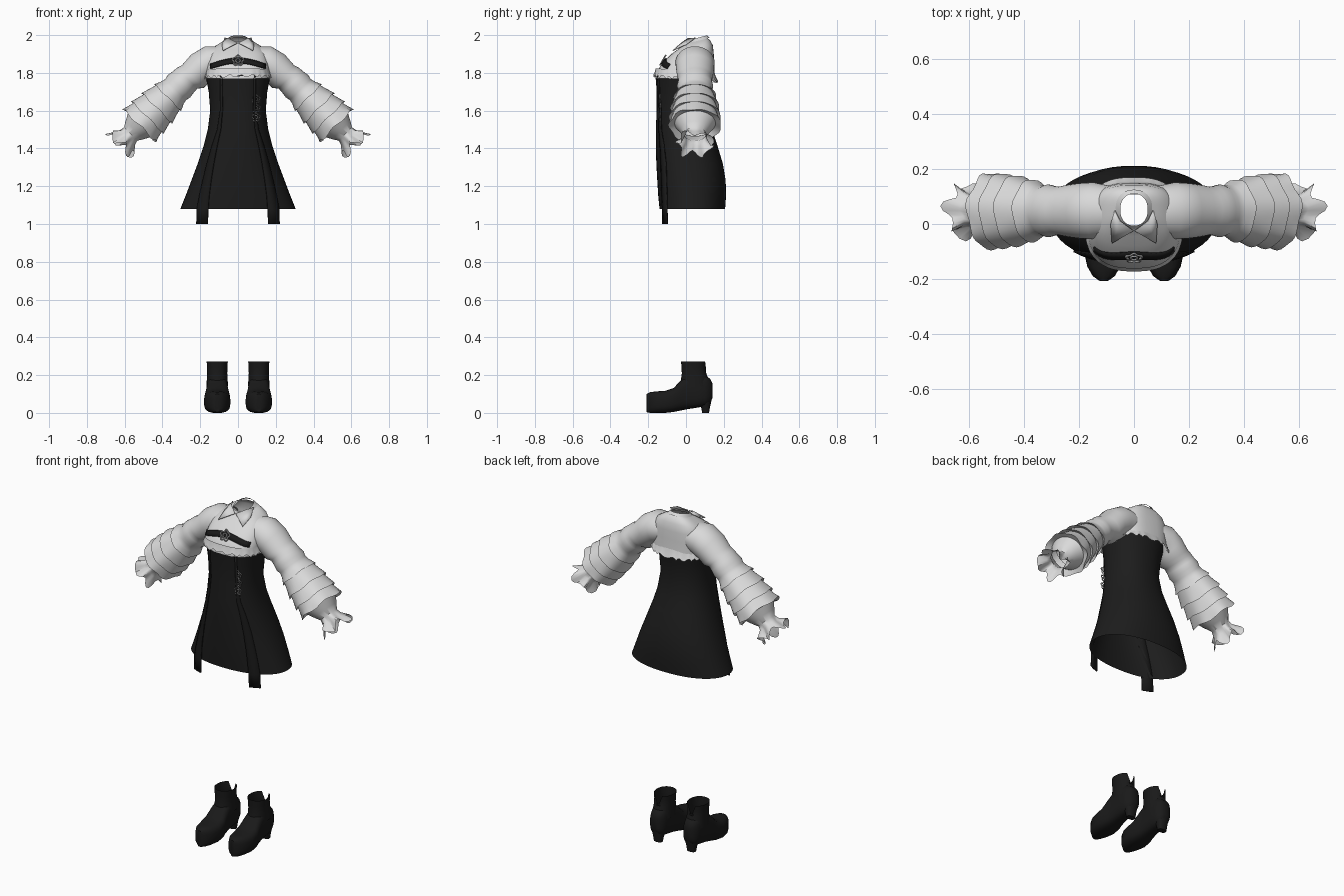
import bpy, bmesh, math
from mathutils import Vector

cube = bpy.data.objects.get("Cube")
if cube:
    bpy.data.objects.remove(cube, do_unlink=True)


def material(name, value, rough=0.7):
    m = bpy.data.materials.new(name)
    m.use_nodes = True
    col = (value, value, value, 1)
    m.diffuse_color = col
    bsdf = m.node_tree.nodes["Principled BSDF"]
    bsdf.inputs["Base Color"].default_value = col
    bsdf.inputs["Roughness"].default_value = rough
    return m


WHITE = material("white cloth", 0.7)
BLACK = material("black cloth", 0.012)
LEATHER = material("black leather", 0.01)
SILVER = material("silver", 0.4)


def finish(name, bm, mat, thick=0, sharp=40):
    bmesh.ops.recalc_face_normals(bm, faces=bm.faces)
    me = bpy.data.meshes.new(name)
    bm.to_mesh(me)
    bm.free()
    for p in me.polygons:
        p.use_smooth = True
    me.set_sharp_from_angle(angle=math.radians(sharp))
    me.materials.append(mat)
    ob = bpy.data.objects.new(name, me)
    bpy.context.collection.objects.link(ob)
    if thick:
        mod = ob.modifiers.new("thickness", "SOLIDIFY")
        mod.thickness = thick
        mod.offset = 0
    return ob


def loft(name, rings, mat, closed=True, caps=False, thick=0, sharp=40):
    """Skin a list of point rows."""
    bm = bmesh.new()
    rows = [[bm.verts.new(p) for p in r] for r in rings]
    n = len(rows[0])
    for a, b in zip(rows, rows[1:]):
        for i in range(n if closed else n - 1):
            j = (i + 1) % n
            bm.faces.new((a[i], a[j], b[j], b[i]))
    if caps:
        bm.faces.new(rows[0])
        bm.faces.new(rows[-1])
    return finish(name, bm, mat, thick, sharp)


def oval(n, e=2):
    """Unit superellipse points."""
    for i in range(n):
        a = 2 * math.pi * i / n
        c, s = math.cos(a), math.sin(a)
        yield (math.copysign(abs(c) ** (2 / e), c), math.copysign(abs(s) ** (2 / e), s))


def section(table, z):
    """Half width, front and back of a body table at height z."""
    z = min(max(z, table[0][0]), table[-1][0])
    for a, b in zip(table, table[1:]):
        if z <= b[0]:
            t = (z - a[0]) / (b[0] - a[0])
            return [p + (q - p) * t for p, q in zip(a[1:], b[1:])]


def body_ring(z, hx, yf, yb, e, n=48):
    return [Vector((hx * x, (yf + yb) / 2 + (yb - yf) / 2 * y, z)) for x, y in oval(n, e)]


def front_y(table, x, z, e):
    hx, yf, yb = section(table, z)
    k = max(0, 1 - min(1, abs(x) / hx) ** e) ** (1 / e)
    return (yf + yb) / 2 - (yb - yf) / 2 * k


def strip(name, table, e, pairs, mat):
    """Thin band lying on the front of a body table."""
    rows = [[Vector((x, front_y(table, x, z, e) - 0.004, z)) for x, z in pair] for pair in pairs]
    return loft(name, rows, mat, closed=False, thick=0.007)


# Dress: height, half width, front, back
DRESS = [(1.08, .305, -.14, .207), (1.15, .277, -.147, .212), (1.23, .247, -.152, .21),
         (1.32, .213, -.157, .195), (1.42, .18, -.16, .165), (1.5, .16, -.16, .138),
         (1.6, .147, -.155, .118), (1.7, .155, -.155, .125), (1.79, .172, -.162, .14)]
loft("dress", [body_ring(*r, 2.2) for r in DRESS], BLACK)

# Shirt body with a neckline that drops to the front
SHIRT = [(1.77, .168, -.162, .155), (1.8, .168, -.16, .152), (1.85, .165, -.125, .15),
         (1.9, .153, -.078, .147), (1.935, .128, -.045, .142), (1.96, .085, -.022, .125),
         (1.972, .052, -.01, .108)]
shirt_rings = [body_ring(*r, 2.8) for r in SHIRT]
for ring in shirt_rings:
    for p in ring:
        p.z += (p.y - .05) * .25 * max(0, (p.z - 1.9) / .07)
loft("shirt_body", shirt_rings, WHITE)

# Ruffled shirt hem
hem = []
for grow, z, wave in ((0, 1.81, 0), (.007, 1.79, .003), (.018, 1.768, .008)):
    ring = body_ring(z, .168 + grow * .6, -.16 - grow * .7, .152 + grow, 2.6, 96)
    for i, p in enumerate(ring):
        p.z += wave * math.sin(i * 1.57 + math.sin(i * .7)) - (p.y - .0) * .09
    hem.append(ring)
loft("shirt_hem_ruffle", hem, WHITE)

# Collar stand and flaps
stand = [body_ring(1.965, .068, -.02, .125, 2.2), body_ring(1.982, .05, -.006, .11, 2.2)]
for ring in stand:
    for p in ring:
        p.z += (p.y - .05) * .28
loft("collar_stand", stand, WHITE)
for side, label in ((1, "left"), (-1, "right")):
    bm = bmesh.new()
    flap = [(.002, -.025, 1.958), (.05, .01, 1.982), (.07, .05, 1.985), (.085, .0, 1.95), (.08, -.07, 1.918)]
    bm.faces.new([bm.verts.new((side * x, y, z)) for x, y, z in flap])
    finish(label + "_collar_flap", bm, WHITE, .004)

# Chest strap
chest = []
for i in range(17):
    x = -.145 + .29 * i / 16
    z = 1.83 + .035 * math.cos(x * 10)
    chest.append(((x, z - .013), (x, z + .013)))
strip("chest_strap", SHIRT, 2.8, chest, LEATHER)


def flower(name, x, y, z, size, petals, mat, wire):
    """Wire blossom facing the front."""
    cu = bpy.data.curves.new(name, "CURVE")
    cu.dimensions = "3D"
    cu.bevel_depth = wire
    cu.bevel_resolution = 1
    for radius, wob in ((size, .18), (size * .45, 0)):
        sp = cu.splines.new("POLY")
        sp.points.add(39)
        sp.use_cyclic_u = True
        for i, p in enumerate(sp.points):
            a = math.pi * i / 20
            r = radius * (1 + wob * math.cos(petals * a))
            p.co = (r * math.sin(a), 0, r * math.cos(a), 1)
    cu.materials.append(mat)
    ob = bpy.data.objects.new(name, cu)
    ob.location = (x, y, z)
    bpy.context.collection.objects.link(ob)
    return ob


# Buckle and dress clasps
buckle = flower("chest_buckle", 0, front_y(SHIRT, 0, 1.865, 2.8) - .013, 1.865, .027, 5, SILVER, .004)
buckle.rotation_euler.x = math.radians(-30)
for i in range(3):
    z = 1.565 + .048 * i
    flower("dress_clasp_%d" % (i + 1), .095, front_y(DRESS, .095, z, 2.2) - .007, z, .02, 5, SILVER, .003)

# Sleeve: distance along the arm, radius, ruffle
FOLDS = [(.14, .077, 0), (.17, .079, 0), (.2, .084, 0), (.225, .078, 0), (.25, .084, 0),
         (.285, .1, .02), (.275, .088, 0), (.32, .1, 0), (.365, .114, .025), (.352, .098, 0),
         (.39, .108, 0), (.435, .12, .025), (.422, .104, 0), (.46, .113, 0), (.495, .122, .04),
         (.48, .095, 0), (.53, .068, 0), (.56, .05, 0), (.59, .056, .05), (.635, .084, .16)]
SHOULDER = [(.09, 1.86, 0, .08), (.15, 1.853, 15, .091), (.2, 1.823, 33, .088), (.24, 1.78, 44, .083)]


def sleeve_ring(side, x, z, degrees, r, ruffle):
    a = math.radians(degrees)
    along, up = Vector((math.cos(a), 0, -math.sin(a))), Vector((math.sin(a), 0, math.cos(a)))
    out = []
    for i in range(40):
        t = 2 * math.pi * i / 40
        rr = r * (1 + ruffle * math.sin(7 * t))
        p = Vector((x, .048, z)) + up * rr * math.cos(t) + along * ruffle * .15 * math.sin(5 * t + 1)
        p.y += rr * 1.14 * math.sin(t)
        p.x *= side
        out.append(p)
    return out


# Foot: y, half width, underside, top
FOOT = [(-.208, .014, .004, .1), (-.19, .04, 0, .11), (-.155, .06, 0, .114), (-.11, .07, 0, .117),
        (-.065, .068, .005, .132), (-.03, .06, .012, .17), (.01, .055, .02, .2), (.06, .053, .028, .205),
        (.1, .05, .035, .2), (.128, .038, .05, .18), (.14, .018, .08, .155)]
ANKLE = [(.14, .057, -.03, .128), (.18, .055, -.026, .118), (.21, .053, -.022, .108),
         (.24, .054, -.024, .104), (.272, .056, -.026, .106)]
HEEL = [(0, .026, .086, .122), (.03, .03, .08, .127), (.08, .042, .05, .138)]

for side, label in ((1, "left"), (-1, "right")):
    # Sleeve
    rings = [sleeve_ring(side, *s, 0) for s in SHOULDER]
    rings += [sleeve_ring(side, .17 + .711 * s, 1.87 - .703 * s, 45, r, f) for s, r, f in FOLDS]
    loft(label + "_sleeve", rings, WHITE, sharp=45)

    # Front band that hangs below the dress hem
    band = []
    for z, x, w in ((1.785, .088, .01), (1.6, .088, .012), (1.5, .1, .018), (1.42, .122, .026),
                    (1.32, .146, .036), (1.23, .164, .044), (1.15, .178, .052), (1.08, .187, .06), (1.0, .19, .06)):
        band.append(((side * (x - w / 2), z), (side * x, z), (side * (x + w / 2), z)))
    strip(label + "_front_band", DRESS, 2.2, band, LEATHER)

    # Shoe: foot, ankle with a notch at the back, heel
    cx = side * .11
    foot = [[Vector((cx + w * u, y, (lo + hi) / 2 + (hi - lo) / 2 * v)) for u, v in oval(24, 3)]
            for y, w, lo, hi in FOOT]
    loft(label + "_shoe_foot", foot, LEATHER, caps=True)
    ankle = [body_ring(*r, 2.2, 32) for r in ANKLE]
    for i, drop in ((7, .03), (8, .06), (9, .03)):
        ankle[-1][i].z -= drop
        ankle[-2][i].z -= drop * .6
    heel = [body_ring(*r, 2.5, 16) for r in HEEL]
    for part, rows, capped in (("ankle", ankle, False), ("heel", heel, True)):
        for row in rows:
            for p in row:
                p.x += cx
        loft(label + "_shoe_" + part, rows, LEATHER, caps=capped)
